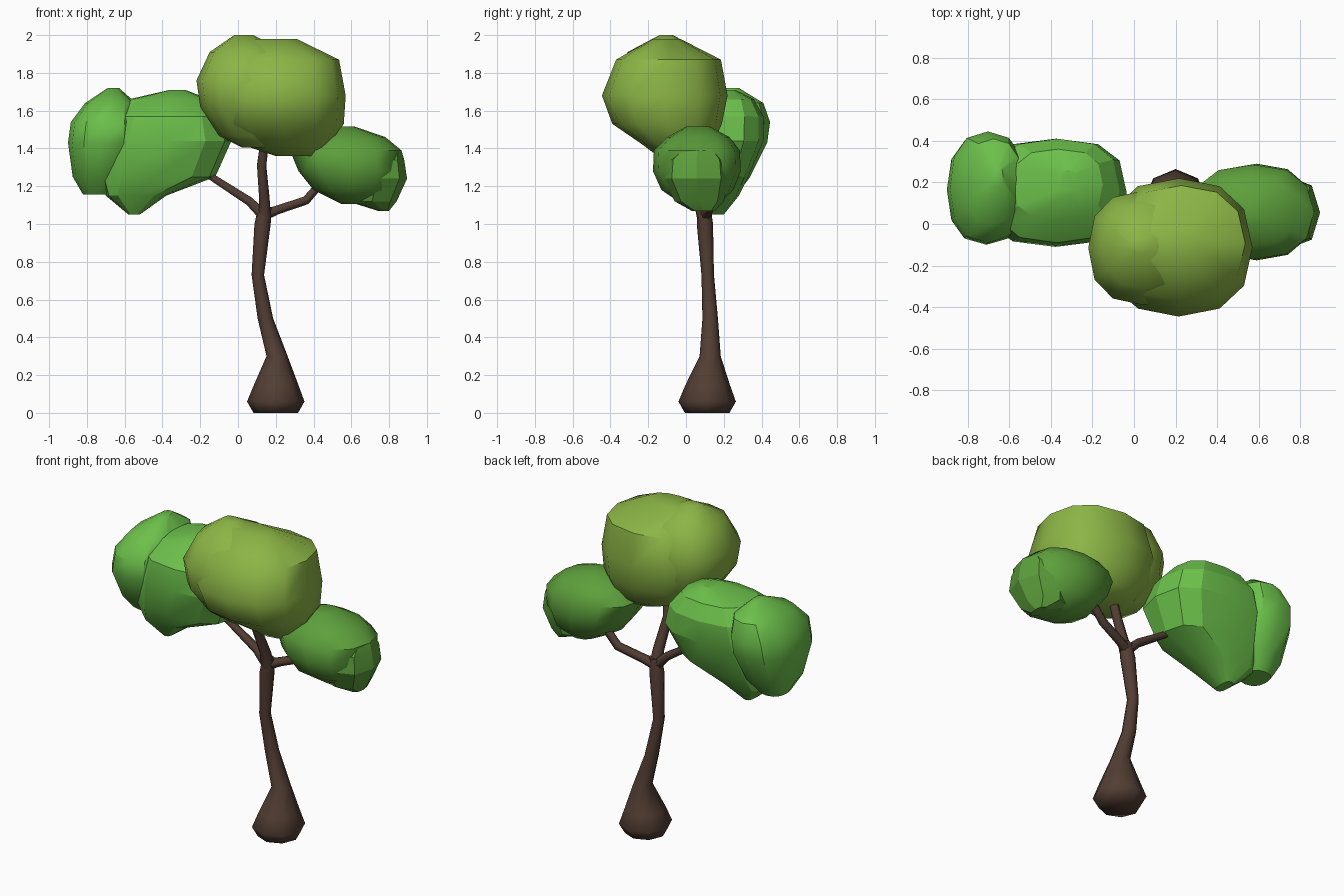
import bpy, bmesh, math
from mathutils import Vector


def material(name, rgb):
    m = bpy.data.materials.new(name)
    m.diffuse_color = (*rgb, 1)
    return m


bark = material("bark", (0.085, 0.048, 0.034))
olive = material("olive_leaf", (0.26, 0.46, 0.06))
bright = material("bright_leaf", (0.15, 0.53, 0.07))
deep = material("deep_leaf", (0.11, 0.35, 0.045))


def loft(name, rings, mat, angle):
    """Skin a stack of equal-sided rings and cap both ends."""
    bm = bmesh.new()
    loops = [[bm.verts.new(p) for p in ring] for ring in rings]
    n = len(loops[0])
    for a, b in zip(loops, loops[1:]):
        for i in range(n):
            j = (i + 1) % n
            bm.faces.new((a[i], a[j], b[j], b[i]))
    bm.faces.new(loops[0][::-1])
    bm.faces.new(loops[-1])
    bmesh.ops.recalc_face_normals(bm, faces=bm.faces)
    me = bpy.data.meshes.new(name)
    bm.to_mesh(me)
    bm.free()
    ob = bpy.data.objects.new(name, me)
    bpy.context.collection.objects.link(ob)
    me.materials.append(mat)
    bpy.ops.object.select_all(action='DESELECT')
    ob.select_set(True)
    bpy.context.view_layer.objects.active = ob
    bpy.ops.object.shade_smooth_by_angle(angle=math.radians(angle))


def limb(name, path, sides, level=False):
    """Tapered limb along (x, y, z, radius) points; level keeps rings flat."""
    pts = [Vector(p[:3]) for p in path]
    rings = []
    for k, p in enumerate(path):
        t = pts[min(k + 1, len(pts) - 1)] - pts[max(k - 1, 0)]
        if level:
            t = Vector((0, 0, 1))
        t.normalize()
        u = (Vector((0, 1, 0)) - t * t.y).normalized()
        v = t.cross(u)
        rings.append([pts[k] + p[3] * (u * math.cos(a) + v * math.sin(a))
                      for a in (2 * math.pi * i / sides for i in range(sides))])
    loft(name, rings, bark, 65)


def clump(name, levels, mat, angle, sides=12, power=2.35):
    """Faceted leaf clump from level extents (z, x0, x1, y0, y1)."""
    def sp(c):
        return math.copysign(abs(c) ** (2 / power), c) if abs(c) > 1e-6 else 0
    rings = []
    for z, x0, x1, y0, y1 in levels:
        rings.append([((x0 + x1) / 2 + (x1 - x0) / 2 * sp(math.cos(a)),
                       (y0 + y1) / 2 + (y1 - y0) / 2 * sp(math.sin(a)), z)
                      for a in (2 * math.pi * i / sides for i in range(sides))])
    loft(name, rings, mat, angle)


# Trunk with flared foot
limb("trunk", [(0.20, 0.112, 0, 0.118), (0.20, 0.112, 0.06, 0.152),
               (0.202, 0.115, 0.15, 0.117), (0.207, 0.128, 0.3, 0.056),
               (0.145, 0.128, 0.5, 0.041), (0.105, 0.115, 0.73, 0.033),
               (0.13, 0.10, 1.0, 0.043), (0.143, 0.095, 1.09, 0.036)], 8, True)

# Three branches from the fork
limb("left_branch", [(0.15, 0.095, 1.03, 0.034), (0.06, 0.10, 1.12, 0.027),
                     (-0.18, 0.10, 1.275, 0.02), (-0.32, 0.12, 1.36, 0.018)], 6)
limb("middle_branch", [(0.14, 0.095, 1.04, 0.038), (0.14, 0.07, 1.13, 0.032),
                       (0.125, 0.0, 1.31, 0.028), (0.15, -0.03, 1.50, 0.026)], 6)
limb("right_branch", [(0.12, 0.095, 1.04, 0.034), (0.21, 0.12, 1.075, 0.027),
                      (0.36, 0.155, 1.125, 0.026), (0.46, 0.16, 1.24, 0.024)], 6)

# Crown foliage
clump("crown_main", [(1.36, 0.20, 0.42, -0.15, 0.06), (1.42, 0.02, 0.48, -0.23, 0.14),
                     (1.53, -0.10, 0.56, -0.39, 0.19), (1.68, -0.14, 0.57, -0.445, 0.22),
                     (1.87, -0.08, 0.535, -0.37, 0.185),
                     (1.98, 0.02, 0.31, -0.18, -0.03)], olive, 50)
clump("crown_side", [(1.405, 0.02, 0.20, -0.20, 0.05), (1.465, -0.10, 0.26, -0.27, 0.08),
                     (1.62, -0.20, 0.30, -0.37, 0.145), (1.76, -0.22, 0.31, -0.39, 0.16),
                     (1.91, -0.15, 0.26, -0.31, 0.10),
                     (2.0, -0.02, 0.08, -0.14, -0.07)], olive, 50)

# Left foliage
clump("left_foliage_inner", [(1.05, -0.58, -0.52, 0.07, 0.20), (1.15, -0.70, -0.38, -0.01, 0.28),
                             (1.25, -0.74, -0.12, -0.06, 0.33), (1.44, -0.72, -0.035, -0.11, 0.41),
                             (1.57, -0.67, -0.07, -0.09, 0.41), (1.66, -0.58, -0.15, 0.02, 0.36),
                             (1.71, -0.36, -0.28, 0.14, 0.26)], bright, 22, 12, 2.7)
clump("left_foliage_outer", [(1.155, -0.82, -0.66, 0.09, 0.27), (1.25, -0.875, -0.57, 0.0, 0.34),
                             (1.43, -0.90, -0.52, -0.10, 0.43), (1.54, -0.885, -0.52, -0.09, 0.445),
                             (1.64, -0.81, -0.54, 0.0, 0.41),
                             (1.72, -0.69, -0.63, 0.18, 0.28)], bright, 35)

# Right foliage
clump("right_foliage_inner", [(1.105, 0.55, 0.72, -0.02, 0.17), (1.18, 0.40, 0.82, -0.13, 0.25),
                              (1.28, 0.32, 0.86, -0.175, 0.29), (1.39, 0.275, 0.865, -0.17, 0.285),
                              (1.46, 0.34, 0.78, -0.10, 0.23),
                              (1.515, 0.50, 0.62, 0.0, 0.13)], deep, 45)
clump("right_foliage_outer", [(1.07, 0.74, 0.80, 0.03, 0.15), (1.12, 0.58, 0.84, -0.06, 0.20),
                              (1.24, 0.58, 0.895, -0.12, 0.23), (1.34, 0.60, 0.88, -0.11, 0.22),
                              (1.39, 0.66, 0.865, -0.05, 0.17)], deep, 25, 8)
